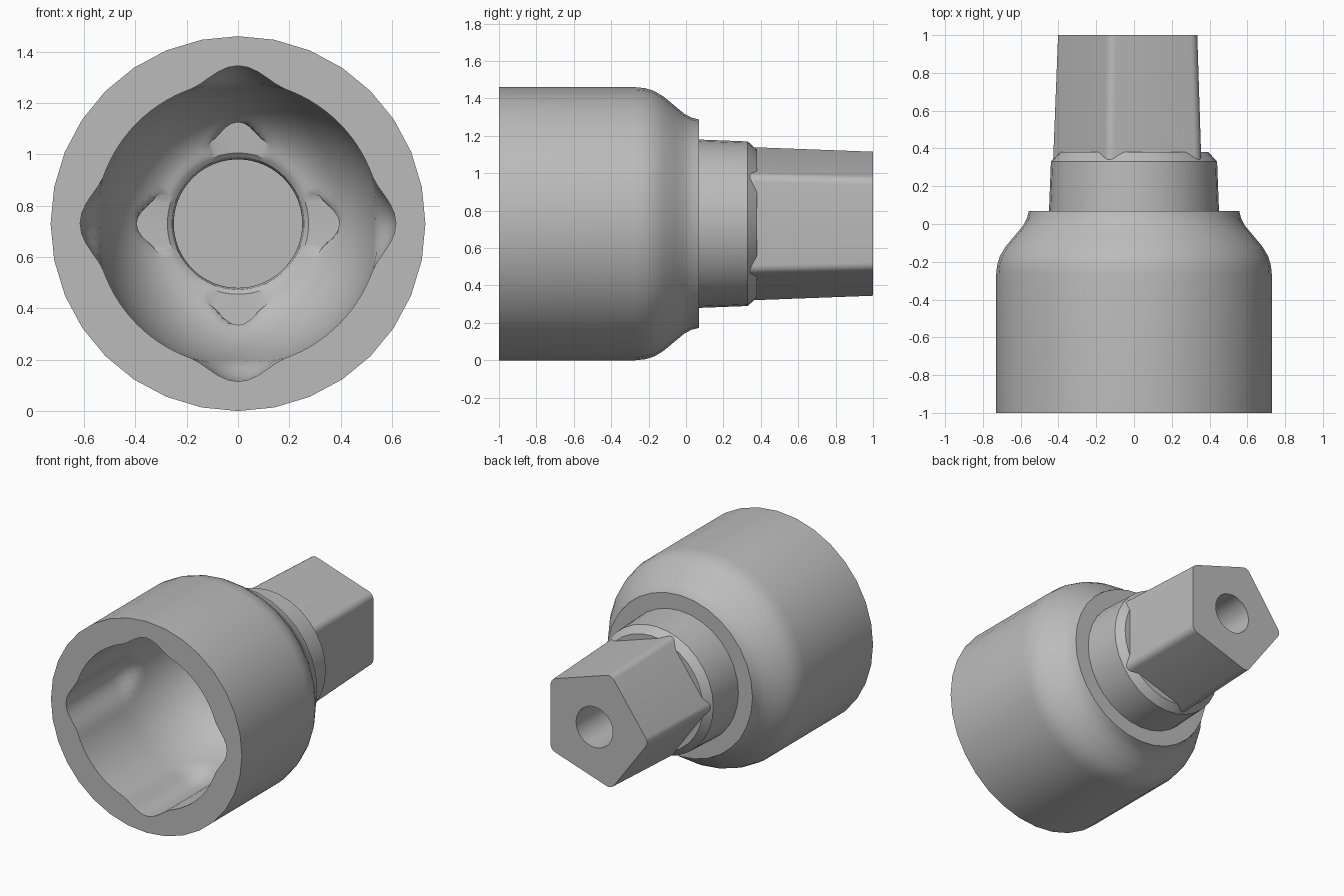
import bpy, bmesh, math
from math import pi, sin, cos, radians

if "Cube" in bpy.data.objects:
    bpy.data.objects.remove(bpy.data.objects["Cube"])

CZ = 0.73            # height of the long axis
SEG, FINE = 32, 96   # outer and inner segment counts

steel = bpy.data.materials.new("grey steel")
steel.use_nodes = True
GREY = (0.5, 0.5, 0.5, 1)
steel.diffuse_color = GREY
steel.node_tree.nodes["Principled BSDF"].inputs["Base Color"].default_value = GREY


def ring(bm, y, pts):
    return [bm.verts.new((x, y, CZ + z)) for x, z in pts]


def circle(r, n):
    return [(r * cos(2 * pi * i / n), r * sin(2 * pi * i / n)) for i in range(n)]


def skin(bm, rings):
    for a, b in zip(rings, rings[1:]):
        for i in range(len(a)):
            j = (i + 1) % len(a)
            bm.faces.new((a[i], a[j], b[j], b[i]))


def finish(bm, name):
    bmesh.ops.recalc_face_normals(bm, faces=bm.faces)
    me = bpy.data.meshes.new(name)
    bm.to_mesh(me)
    bm.free()
    me.materials.append(steel)
    ob = bpy.data.objects.new(name, me)
    bpy.context.collection.objects.link(ob)
    bpy.ops.object.select_all(action='DESELECT')
    bpy.context.view_layer.objects.active = ob
    ob.select_set(True)
    bpy.ops.object.shade_smooth_by_angle(angle=radians(32))


# Socket outside: barrel, curved shoulder, collar with chamfer
outer = [(-1, .73), (-.27, .73), (-.22, .725), (-.17, .71), (-.12, .68), (-.06, .63),
         (-.01, .588), (.03, .567), (.07, .557), (.07, .45), (.33, .44), (.38, .395)]
bm = bmesh.new()
out_rings = [ring(bm, y, circle(r, SEG)) for y, r in outer]
skin(bm, out_rings)
bm.faces.new(out_rings[-1])


# Socket inside: domed cavity, four round-ended grooves, blind bore
def cavity_radius(y):
    t = max(0, (y + .5) / .57)
    return .27 + .285 * math.sqrt(max(0, 1 - t * t))


def groove_radius(angle, y):
    off = abs((angle + pi / 4) % (pi / 2) - pi / 4) / radians(20)
    if off >= 1:
        return 0
    r = .555 + .03 * (1 + cos(pi * off))
    t = min(1, max(0, (y + .5) / .25))
    return r - .22 * (1 - math.sqrt(1 - t * t))


in_rings = []
depths = [-1, -.75] + [-.5 + .57 * sin(pi / 2 * k / 22) for k in range(22)]
for y in depths:
    pts = []
    for i in range(FINE):
        a = 2 * pi * i / FINE
        r = max(cavity_radius(y), groove_radius(a, y))
        pts.append((r * cos(a), r * sin(a)))
    in_rings.append(ring(bm, y, pts))
for y, r in [(.075, .275), (.09, .258), (.12, .25), (.3, .25)]:
    in_rings.append(ring(bm, y, circle(r, FINE)))
skin(bm, in_rings)
bm.faces.new(in_rings[-1])

# Front rim
step = FINE // SEG
for i in range(SEG):
    inner = [in_rings[0][(i * step + k) % FINE] for k in range(step, -1, -1)]
    bm.faces.new([out_rings[0][i], out_rings[0][(i + 1) % SEG]] + inner)
finish(bm, "socket_body")


# Tapered five-sided drive with rounded corners and a drilled end
def pentagon(flat, fillet=.05, n=6):
    centre = (flat - fillet) / cos(pi / 5)
    pts = []
    for k in range(5):
        a = radians(36 + 72 * k)
        for j in range(n):
            b = a + radians(72) * (j / (n - 1) - .5)
            pts.append((centre * cos(a) + fillet * cos(b), centre * sin(a) + fillet * sin(b)))
    return pts


def drill(r, n=30):
    angles = [radians(36 + 12 * (i - 2.5)) for i in range(n)]
    return [(r * cos(a), r * sin(a)) for a in angles]


bm = bmesh.new()
rings = [ring(bm, .31, pentagon(.357)), ring(bm, 1, pentagon(.335)),
         ring(bm, 1, drill(.14)), ring(bm, .5, drill(.14))]
skin(bm, rings)
bm.faces.new(rings[0])
bm.faces.new(rings[-1])
finish(bm, "pentagon_drive")
